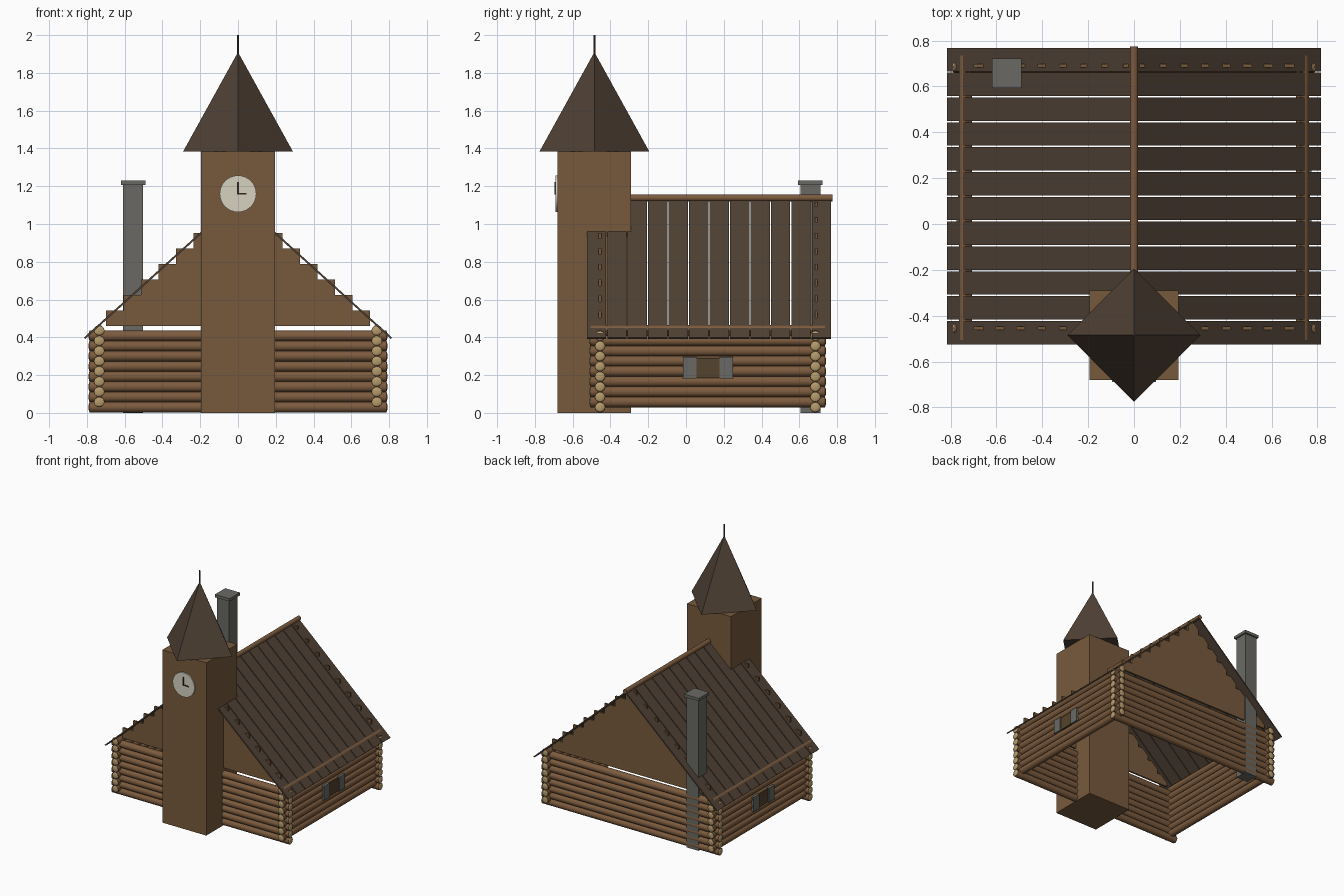
import bpy, math
from mathutils import Matrix

cube = bpy.data.objects.get("Cube")
if cube:
    bpy.data.objects.remove(cube, do_unlink=True)


def material(name, hex_code):
    srgb = [int(hex_code[i:i + 2], 16) / 255 for i in (0, 2, 4)]
    lin = [c / 12.92 if c < 0.04 else ((c + 0.055) / 1.055) ** 2.4 for c in srgb]
    m = bpy.data.materials.new(name)
    m.use_nodes = True
    m.diffuse_color = (*lin, 1)
    bsdf = m.node_tree.nodes["Principled BSDF"]
    bsdf.inputs["Base Color"].default_value = (*lin, 1)
    bsdf.inputs["Roughness"].default_value = 0.9
    return m


LOG = material("log brown", "7C5B3E")
PLANK = material("plank brown", "775A3C")
ROOF = material("roof brown", "504135")
STONE = material("stone grey", "6A6964")
LOG_END = material("cut wood tan", "B59B6C")
FACE = material("clock cream", "D6D1C0")
DARK = material("hand dark", "30271F")
PANE = material("pane brown", "55432D")


def finish(name, mat, smooth=False):
    o = bpy.context.object
    o.name = name
    o.data.materials.append(mat)
    if smooth:
        bpy.ops.object.transform_apply(location=False, rotation=False, scale=True)
        bpy.ops.object.shade_smooth_by_angle(angle=math.radians(40))
    return o


def box(name, mat, x, y, z, rot=(0, 0, 0)):
    """Box from (low, high) ranges on each axis."""
    mid = [(a + b) / 2 for a, b in (x, y, z)]
    bpy.ops.mesh.primitive_cube_add(size=1, location=mid, rotation=rot)
    bpy.context.object.scale = [b - a for a, b in (x, y, z)]
    return finish(name, mat)


def rod(name, mat, radius, length, loc, axis="z", sides=12):
    rot = {"x": (0, math.pi / 2, 0), "y": (math.pi / 2, 0, 0), "z": (0, 0, 0)}[axis]
    bpy.ops.mesh.primitive_cylinder_add(vertices=sides, radius=radius, depth=length,
                                        location=loc, rotation=rot)
    return finish(name, mat, True)


def log(name, half, loc, axis):
    """Log with slightly domed, pale cut ends."""
    rod(name, LOG, 0.0285, 2 * half, loc, axis)
    i = "xy".index(axis)
    for s in (-1, 1):
        end = list(loc)
        end[i] += s * half
        bpy.ops.mesh.primitive_uv_sphere_add(segments=10, ring_count=6, radius=0.026, location=end)
        bpy.context.object.scale[i] = 0.25
        finish(name + "_end", LOG_END, True)


# Log walls, alternating rows that cross at the corners
WALL_X, FRONT_Y, BACK_Y = 0.735, -0.455, 0.685
MID_Y = (FRONT_Y + BACK_Y) / 2
for row in range(8):
    z = 0.03 + 0.054 * row
    for y, side in ((FRONT_Y, "front"), (BACK_Y, "back")):
        log(side + "_wall_log", 0.785, (0, y, z), "x")
    for s, side in ((1, "left"), (-1, "right")):
        log(side + "_wall_log", 0.62, (s * WALL_X, MID_Y, z + 0.028), "y")

# Stepped gable planks
for y, side in ((FRONT_Y, "front"), (BACK_Y + 0.005, "back")):
    for i in range(8):
        half, z = 0.70 - 0.093 * i, 0.46 + 0.082 * i
        box(side + "_gable_plank", PLANK, (-half, half), (y - 0.007, y + 0.007), (z, z + 0.082))

# Roof slats on both slopes
EAVE_X, EAVE_Z, RIDGE_Z = 0.812, 0.395, 1.13
pitch = math.atan2(RIDGE_Z - EAVE_Z, EAVE_X)
slope = math.hypot(RIDGE_Z - EAVE_Z, EAVE_X)
for s, side in ((1, "left"), (-1, "right")):
    for i in range(12):
        y = -0.525 + 0.1083 * i
        cx, cz = s * EAVE_X / 2, (EAVE_Z + RIDGE_Z) / 2
        box(side + "_roof_slat", ROOF, (cx - slope / 2, cx + slope / 2), (y, y + 0.102),
            (cz - 0.005, cz + 0.005), (0, s * pitch, 0))
rod("ridge_beam", LOG, 0.018, 1.30, (0, 0.125, 1.138), "y")

# Tower with pyramid spire
TOWER_Y = -0.485
box("tower", PLANK, (-0.195, 0.195), (TOWER_Y - 0.195, TOWER_Y + 0.195), (0, 1.385))
bpy.ops.mesh.primitive_cone_add(vertices=4, radius1=0.29, depth=0.525,
                                location=(0, TOWER_Y, 1.6475))
finish("spire", ROOF)
rod("spire_pole", ROOF, 0.005, 0.13, (0, TOWER_Y, 1.935), sides=8)

# Clock
rod("clock_face", FACE, 0.097, 0.012, (0, -0.684, 1.16), "y", 32)
box("minute_hand", DARK, (-0.004, 0.004), (-0.695, -0.689), (1.155, 1.222))
box("hour_hand", DARK, (-0.004, 0.045), (-0.695, -0.689), (1.155, 1.163))

# Chimney
box("chimney", STONE, (-0.608, -0.502), (0.605, 0.711), (0, 1.207))
box("chimney_cap", STONE, (-0.62, -0.49), (0.593, 0.723), (1.207, 1.23))

# Side windows with shutters
for s, side in ((1, "left"), (-1, "right")):
    def across(a, b):
        return tuple(sorted((s * a, s * b)))
    box(side + "_window_pane", PANE, across(0.760, 0.768), (0.055, 0.178), (0.185, 0.29))
    for y in (-0.015, 0.178):
        box(side + "_shutter", STONE, across(0.755, 0.775), (y, y + 0.071), (0.182, 0.295))
